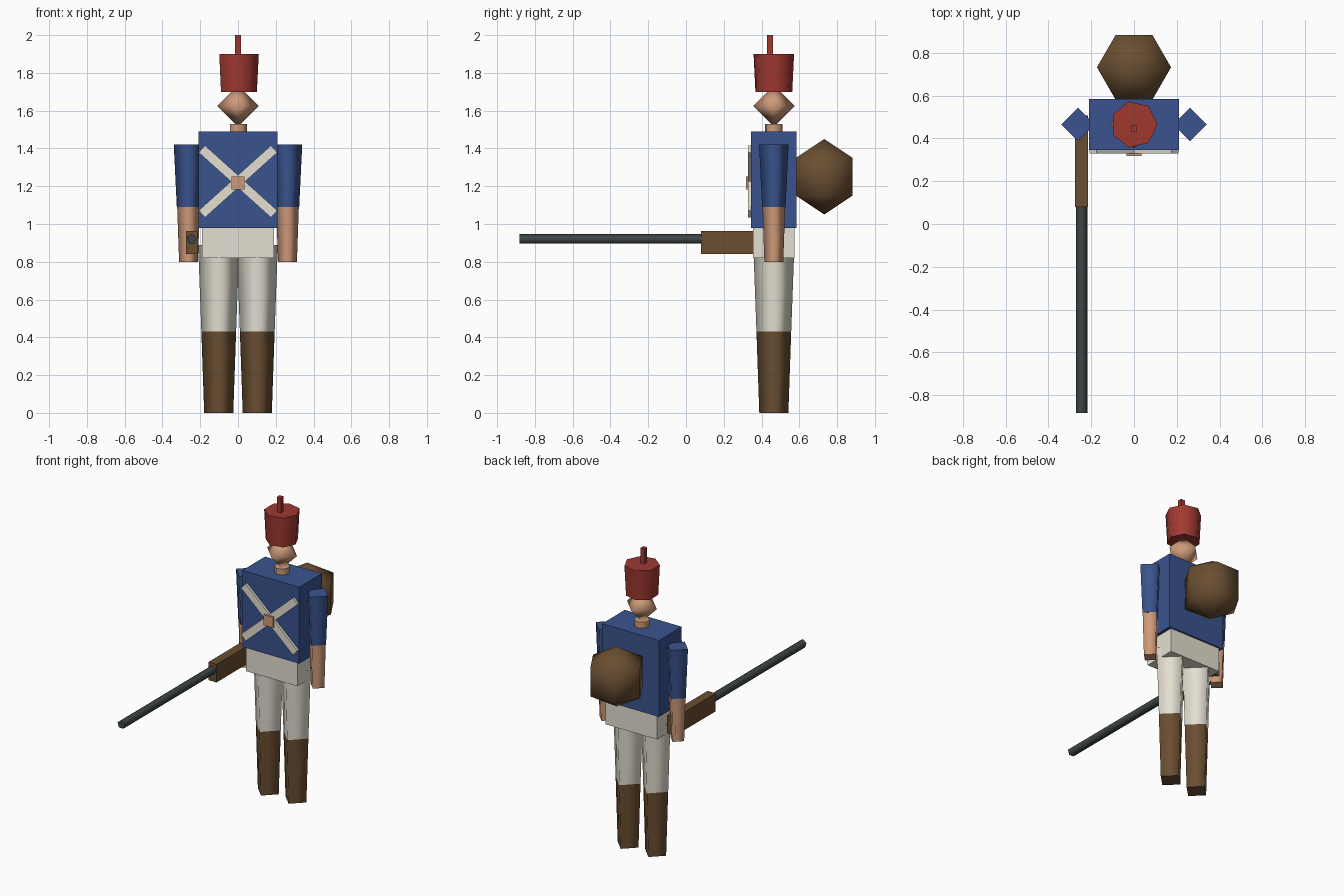
import bpy, bmesh
from math import sin, cos, pi, radians

cube = bpy.data.objects.get("Cube")
if cube:
    bpy.data.objects.remove(cube, do_unlink=True)

MID = 0.465  # depth of the figure's centre line


def linear(c):
    c /= 255
    return c / 12.92 if c <= 0.04045 else ((c + 0.055) / 1.055) ** 2.4


def material(name, *rgb):
    col = [linear(c) for c in rgb] + [1]
    m = bpy.data.materials.new(name)
    m.use_nodes = True
    m.diffuse_color = col
    m.node_tree.nodes["Principled BSDF"].inputs["Base Color"].default_value = col
    return m


blue = material("coat blue", 58, 84, 142)
cream = material("cream cloth", 228, 223, 209)
red = material("hat red", 160, 56, 48)
skin = material("skin tan", 207, 155, 122)
brown = material("leather brown", 106, 78, 49)
steel = material("barrel grey", 62, 70, 71)


def finish(name, bm, mat, loc):
    bmesh.ops.recalc_face_normals(bm, faces=bm.faces)
    mesh = bpy.data.meshes.new(name)
    bm.to_mesh(mesh)
    bm.free()
    mesh.materials.append(mat)
    obj = bpy.data.objects.new(name, mesh)
    obj.location = loc
    bpy.context.collection.objects.link(obj)
    return obj


def box(name, mat, loc, size):
    bm = bmesh.new()
    bmesh.ops.create_cube(bm, size=1)
    bmesh.ops.scale(bm, vec=size, verts=bm.verts)
    return finish(name, bm, mat, loc)


def turned(name, mat, loc, sides, profile, phase=0.0):
    """Turn (radius, height) points round z; open ends get flat, sharp caps."""
    bm = bmesh.new()
    rings = []
    for r, z in profile:
        count = sides if r > 0 else 1
        angles = [phase + 2 * pi * i / sides for i in range(count)]
        rings.append([bm.verts.new((r * cos(a), r * sin(a), z)) for a in angles])
    for low, high in zip(rings, rings[1:]):
        for i in range(sides):
            j = (i + 1) % sides
            corners = [low[i % len(low)], low[j % len(low)],
                       high[j % len(high)], high[i % len(high)]]
            bm.faces.new(list(dict.fromkeys(corners))).smooth = True
    for ring in (rings[0], rings[-1]):
        if len(ring) > 1:
            cap = bm.faces.new(ring)
            for e in cap.edges:
                e.smooth = False
    return finish(name, bm, mat, loc)


# Torso and hips
box("coat", blue, (0, MID, 1.235), (0.42, 0.24, 0.51))
box("hips", cream, (0, MID, 0.90), (0.38, 0.22, 0.16))

# Crossed chest straps with buckle
for side, tilt in (("left", -42), ("right", 42)):
    strap = box(side + "_strap", cream, (0, 0.34, 1.225), (0.515, 0.022, 0.05))
    strap.rotation_euler.y = radians(tilt)
box("buckle", skin, (0, 0.328, 1.217), (0.07, 0.02, 0.07))

# Four-sided limbs, corners facing forward
for side, s in (("left", 1), ("right", -1)):
    leg, arm = (0.102 * s, MID, 0), (0.262 * s, MID, 0)
    turned(side + "_boot", brown, leg, 4, [(0.077, 0), (0.092, 0.43)])
    turned(side + "_trouser", cream, leg, 4, [(0.092, 0.43), (0.109, 0.89)])
    turned(side + "_sleeve", blue, arm, 4, [(0.062, 1.09), (0.078, 1.42)])
    turned(side + "_forearm", skin, arm, 4, [(0.05, 0.80), (0.06, 1.09)])

# Neck, head, hat and plume
turned("neck", skin, (0, MID, 0), 7, [(0.048, 1.47), (0.048, 1.53)])
turned("head", skin, (0, MID, 1.625), 4, [(0, -0.11), (0.11, 0), (0, 0.11)])
turned("hat", red, (0, MID, 0), 7, [(0.1, 1.70), (0.11, 1.90)])
box("plume", red, (0, 0.445, 1.94), (0.03, 0.03, 0.12))

# Round backpack: coarse sphere
R = 0.2
ball = [(0, -R), (R * sin(pi / 3), -R / 2), (R * sin(pi / 3), R / 2), (0, R)]
turned("backpack", brown, (0, 0.732, 1.25), 6, ball)

# Musket held level in the right hand
box("musket_stock", brown, (-0.245, 0.293, 0.902), (0.06, 0.426, 0.12))
barrel = turned("musket_barrel", steel, (-0.245, 0.1, 0.92), 5,
                [(0.028, 0), (0.028, 0.982)], phase=pi / 2)
barrel.rotation_euler.x = pi / 2
